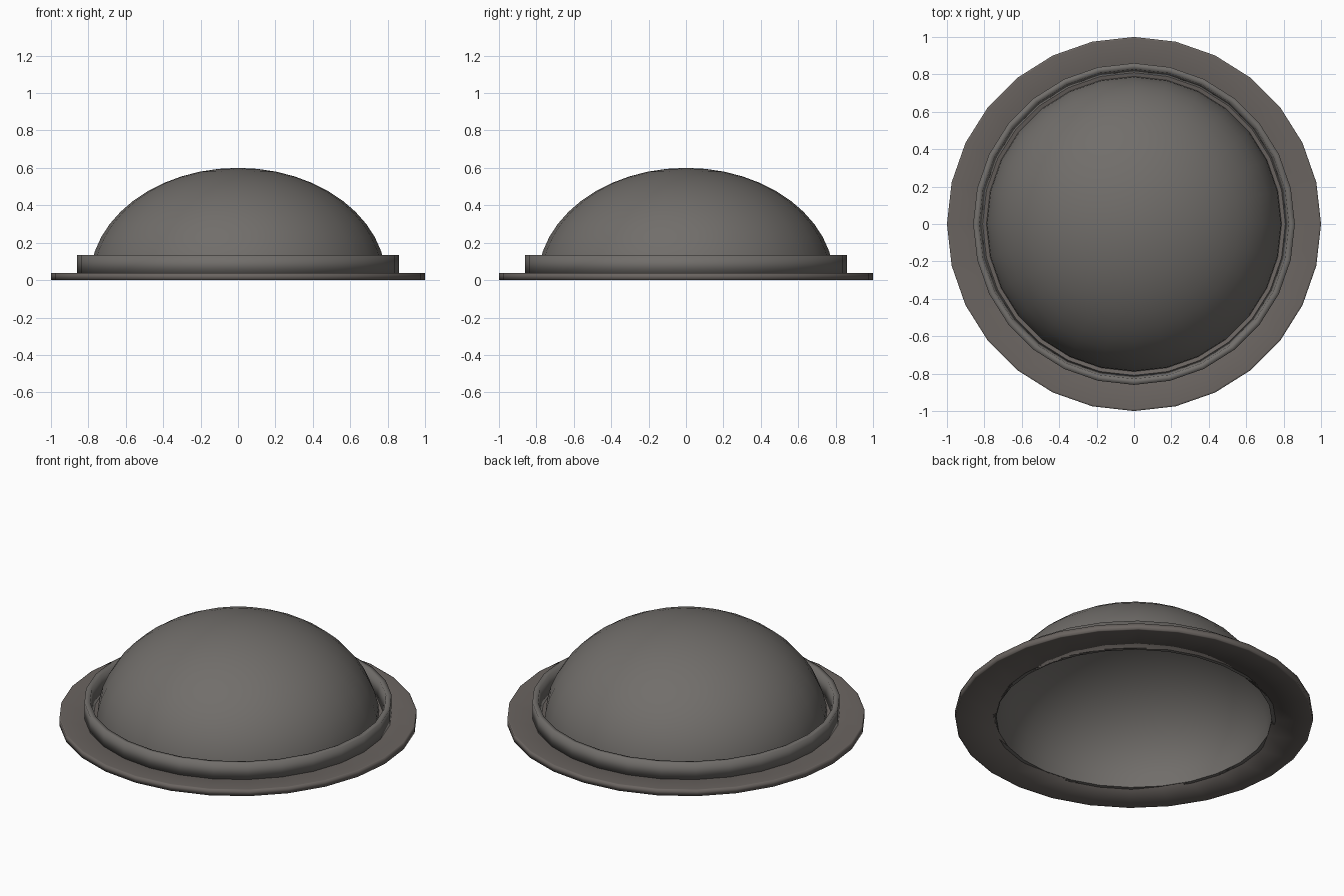
import bpy, bmesh, math

if "Cube" in bpy.data.objects:
    bpy.data.objects.remove(bpy.data.objects["Cube"])

SIDES = 28


def material(name, rgb):
    mat = bpy.data.materials.new(name)
    mat.diffuse_color = (*rgb, 1)
    mat.use_nodes = True
    mat.node_tree.nodes["Principled BSDF"].inputs["Base Color"].default_value = mat.diffuse_color
    return mat


FELT = material("dark_felt", (0.165, 0.155, 0.145))
BRIM = material("brim_felt", (0.145, 0.128, 0.118))


def lathe(name, profile, mat, closed=True, angle=180):
    """Revolve an (r, z) profile about z; points on the axis become poles."""
    bm = bmesh.new()
    rings = []
    for r, z in profile:
        if r < 1e-6:
            rings.append([bm.verts.new((0, 0, z))] * SIDES)
        else:
            rings.append([bm.verts.new((r * math.cos(2 * math.pi * i / SIDES),
                                        r * math.sin(2 * math.pi * i / SIDES), z))
                          for i in range(SIDES)])
    pairs = list(zip(rings, rings[1:]))
    if closed:
        pairs.append((rings[-1], rings[0]))
    for a, b in pairs:
        for i in range(SIDES):
            j = (i + 1) % SIDES
            face = list(dict.fromkeys((a[i], a[j], b[j], b[i])))
            if len(face) > 2:
                bm.faces.new(face)
    bmesh.ops.recalc_face_normals(bm, faces=bm.faces)
    mesh = bpy.data.meshes.new(name)
    bm.to_mesh(mesh)
    bm.free()
    mesh.materials.append(mat)
    obj = bpy.data.objects.new(name, mesh)
    bpy.context.collection.objects.link(obj)
    bpy.ops.object.select_all(action='DESELECT')
    obj.select_set(True)
    bpy.context.view_layer.objects.active = obj
    bpy.ops.object.shade_smooth_by_angle(angle=math.radians(angle))
    return obj


def arc(radius, height, steps=12):
    """Quarter ellipse from the base rim up to the pole."""
    pts = [(radius * math.cos(math.pi / 2 * k / steps),
            height * math.sin(math.pi / 2 * k / steps)) for k in range(steps)]
    return pts + [(0, height)]


# hollow crown: outer shell up to the pole, inner shell back down, closed at the rim
lathe("crown", arc(0.792, 0.60) + arc(0.77, 0.575)[::-1], FELT, angle=60)

# flat brim with a softly shaded edge
lathe("brim", [(0.77, 0.0), (0.99, 0.0), (1.0, 0.0),
               (1.0, 0.037), (0.99, 0.037), (0.78, 0.037), (0.77, 0.03)], BRIM)

# upright band standing clear of the crown
lathe("band", [(0.808, 0.03), (0.86, 0.03), (0.86, 0.135), (0.828, 0.135)], FELT)
